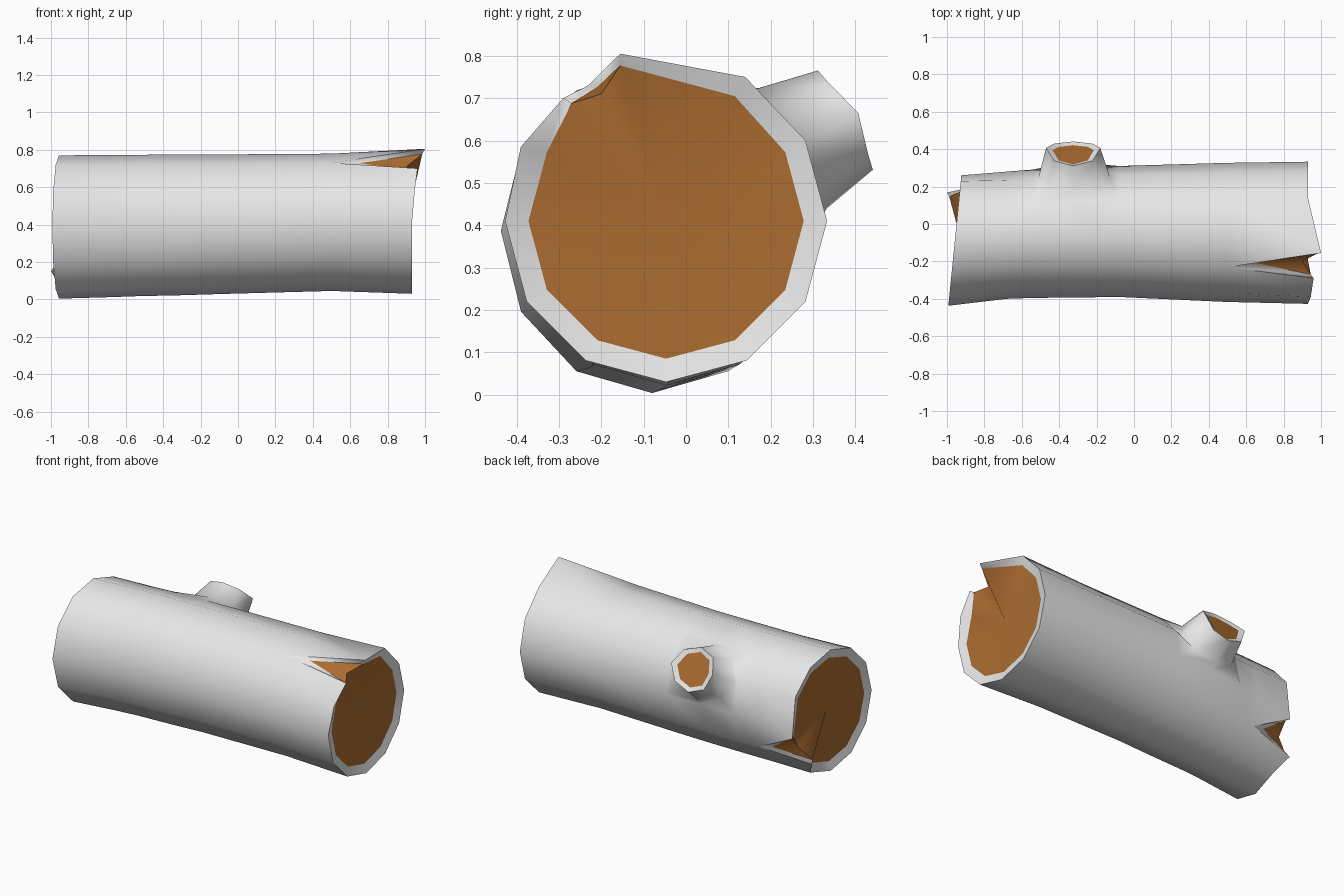
import bpy, bmesh, math
from mathutils import Vector

if "Cube" in bpy.data.objects:
    bpy.data.objects.remove(bpy.data.objects["Cube"])


def material(name, color):
    m = bpy.data.materials.new(name)
    m.diffuse_color = (*color, 1)
    m.use_nodes = True
    m.node_tree.nodes["Principled BSDF"].inputs["Base Color"].default_value = m.diffuse_color
    return m


bark = material("pale_bark", (0.8, 0.8, 0.8))
wood = material("brown_wood", (0.41, 0.15, 0.03))

N = 12
# Rings along the log: x, centre y, centre z, radius y, radius z
RINGS = [
    (-0.957, -0.080, 0.387, 0.357, 0.383),
    (-0.68, -0.060, 0.392, 0.340, 0.380),
    (-0.54, -0.052, 0.395, 0.343, 0.378),
    (-0.31, -0.046, 0.398, 0.347, 0.376),
    (-0.08, -0.040, 0.402, 0.350, 0.373),
    (0.50, -0.045, 0.412, 0.372, 0.367),
    (0.93, -0.047, 0.410, 0.380, 0.380),
]
LAST = len(RINGS) - 1


def ring_point(i, j, scale=1.0, dx=0.0):
    x, cy, cz, ry, rz = RINGS[i]
    a = math.tau * j / N
    y, z = cy + ry * math.cos(a), cz + rz * math.sin(a)
    if i == 0:
        x += 0.1 * (y - cy)          # slanted left cut
    return Vector((x + dx, cy + (y - cy) * scale, cz + (z - cz) * scale))


# Displaced lips of the two splits: outer and inner corners, keyed by (ring, column)
LIPS = {
    (LAST, 3): (1.0, -0.155, 0.805),
    (LAST, 4): (0.96, -0.29, 0.70),
    (LAST, 2): (0.93, 0.14, 0.75),
    (LAST, 5): (0.945, -0.39, 0.585),
    (0, 0): (-0.925, 0.26, 0.325),
    (0, 11): (-1.0, 0.168, 0.15),
}
INNER_LIPS = {
    (LAST, 3): (0.985, -0.155, 0.777),
    (LAST, 4): (0.945, -0.27, 0.688),
    (LAST, 2): (0.915, 0.115, 0.705),
    (0, 0): (-0.915, 0.233, 0.325),
    (0, 11): (-0.988, 0.148, 0.168),
}

bm = bmesh.new()


def face(verts, mat=0):
    f = bm.faces.new(verts)
    f.material_index = mat
    f.smooth = True


def bridge(p, q, mat):
    n = len(p)
    for k in range(n):
        face((p[k], p[(k + 1) % n], q[(k + 1) % n], q[k]), mat)


# Outer shell of the log; a split leaves a triangular gap
grid = [[bm.verts.new(LIPS.get((i, j), ring_point(i, j))) for j in range(N)]
        for i in range(LAST + 1)]
for i in range(LAST):
    for j in range(N):
        k = (j + 1) % N
        a, b, c, d = grid[i][j], grid[i][k], grid[i + 1][k], grid[i + 1][j]
        if i in (2, 3) and j in (0, 1):
            continue                 # branch hole
        if i == LAST - 1 and j == 3:
            face((a, b, d))          # right split
        elif i == 0 and j == 11:
            face((b, c, d))          # left split
        else:
            face((a, b, c, d))
sharp = []

# Each end: pale rim, brown cut face slightly sunk, brown groove in the split
ENDS = (
    # ring, apex ring, apex column, first column, inset, groove start, groove end
    (LAST, LAST - 1, 4, 4, -0.015, (0.65, -0.208, 0.728), (0.90, -0.200, 0.710)),
    (0, 1, 11, 0, 0.015, (-0.76, 0.222, 0.218), (-0.91, 0.180, 0.240)),
)
for end, near, apex, first, inset, start, stop in ENDS:
    order = [(first + k) % N for k in range(N)]
    outer = [grid[end][j] for j in order] + [grid[near][apex]]
    inner = [bm.verts.new(INNER_LIPS.get((end, j), ring_point(end, j, 0.855, inset)))
             for j in order]
    a, v = bm.verts.new(start), bm.verts.new(stop)
    bridge(outer, inner + [a], 0)
    face((a, v, inner[0]), 1)
    face((a, v, inner[-1]), 1)
    centre = bm.verts.new(ring_point(end, 0, 0.0, inset * 2)
                          - Vector((0.1 * RINGS[0][3] if end == 0 else 0, 0, 0)))
    edge = inner + [v]
    for k in range(len(edge)):
        face((edge[k], edge[(k + 1) % len(edge)], centre), 1)
    sharp += [outer, inner + [a], edge]

# Branch stub: foot, tip, rim and brown cut face
loop = [grid[i][j] for i, j in
        ((3, 2), (4, 2), (4, 1), (4, 0), (3, 0), (2, 0), (2, 1), (2, 2))]
tilt = math.radians(29)
u = Vector((0, -math.sin(tilt), math.cos(tilt)))
v = Vector((1, 0, 0))
w = Vector((0, math.cos(tilt), math.sin(tilt)))
# centre, radius across, radius along the log, bulge of the cut
for n, (c, ru, rx, bulge) in enumerate((
        ((-0.32, 0.253, 0.582), 0.163, 0.190, 0.0),
        ((-0.325, 0.376, 0.648), 0.134, 0.145, 0.035),
        ((-0.325, 0.370, 0.645), 0.106, 0.110, 0.028))):
    nxt = []
    for k in range(8):
        p = math.tau * k / 8
        nxt.append(bm.verts.new(Vector(c) + u * ru * math.cos(p)
                                + v * rx * math.sin(p) + w * bulge * math.sin(p) ** 4))
    bridge(loop, nxt, 0)
    if n > 0:
        sharp.append(nxt)
    loop = nxt
face(loop, 1)

# Keep the cut edges crisp, everything else smooth
for path in sharp:
    for k in range(len(path)):
        e = bm.edges.get((path[k], path[(k + 1) % len(path)]))
        if e:
            e.smooth = False
bmesh.ops.recalc_face_normals(bm, faces=bm.faces)

mesh = bpy.data.meshes.new("hollow_log")
bm.to_mesh(mesh)
bm.free()
mesh.materials.append(bark)
mesh.materials.append(wood)
log = bpy.data.objects.new("hollow_log", mesh)
bpy.context.collection.objects.link(log)
